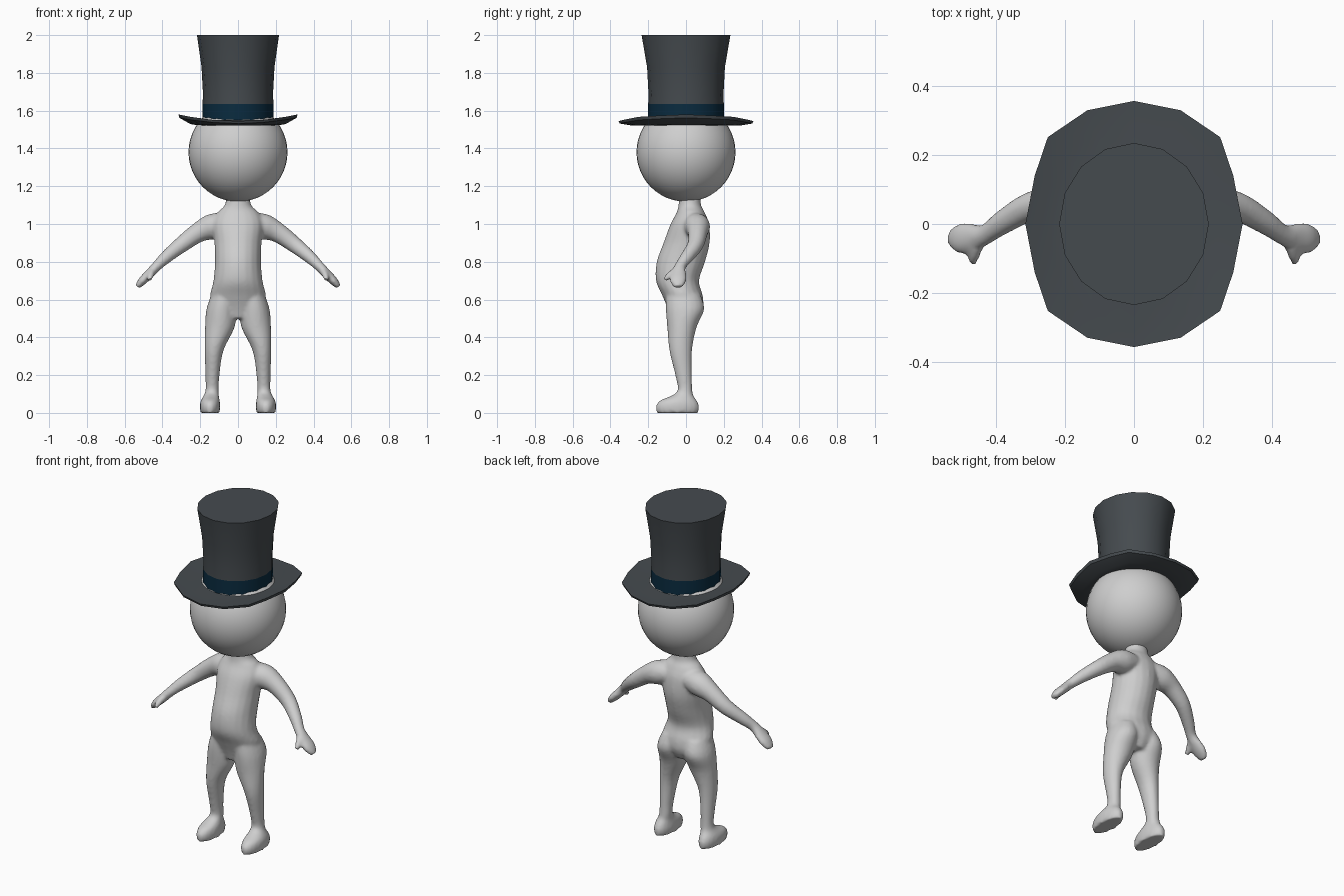
import bpy, bmesh, math
from mathutils import Vector

if "Cube" in bpy.data.objects:
    bpy.data.objects.remove(bpy.data.objects["Cube"])


def material(name, rgb):
    m = bpy.data.materials.new(name)
    m.diffuse_color = (*rgb, 1)
    m.use_nodes = True
    m.node_tree.nodes["Principled BSDF"].inputs["Base Color"].default_value = m.diffuse_color
    return m


SKIN = material("light_grey", (0.62, 0.62, 0.62))
FELT = material("charcoal_felt", (0.06, 0.07, 0.078))
RIBBON = material("navy_ribbon", (0.003, 0.024, 0.05))


def make_object(name, bm, mats):
    bmesh.ops.recalc_face_normals(bm, faces=bm.faces)
    me = bpy.data.meshes.new(name)
    bm.to_mesh(me)
    bm.free()
    ob = bpy.data.objects.new(name, me)
    bpy.context.collection.objects.link(ob)
    for m in mats:
        me.materials.append(m)
    return ob


def smooth(ob, degrees):
    bpy.ops.object.select_all(action='DESELECT')
    ob.select_set(True)
    bpy.context.view_layer.objects.active = ob
    bpy.ops.object.shade_smooth_by_angle(angle=math.radians(degrees))


def skin_rings(bm, rings):
    """Bridge rings of points into a closed tube, returning the side faces by band."""
    loops = [[bm.verts.new(p) for p in r] for r in rings]
    n = len(loops[0])
    bands = [[bm.faces.new((a[i], a[(i + 1) % n], b[(i + 1) % n], b[i])) for i in range(n)]
             for a, b in zip(loops, loops[1:])]
    bm.faces.new(loops[0][::-1])
    bm.faces.new(loops[-1])
    return bands


def refine(stations, steps=4):
    """Smooth curve through (x, y, z, radius, radius) stations."""
    out = []
    last = len(stations) - 1
    for i in range(last):
        p0, p1, p2, p3 = (stations[min(max(j, 0), last)] for j in (i - 1, i, i + 1, i + 2))
        for s in range(steps):
            t = s / steps
            out.append([0.5 * (2 * b + (c - a) * t + (2 * a - 5 * b + 4 * c - d) * t * t
                               + (3 * b - a - 3 * c + d) * t ** 3)
                        for a, b, c, d in zip(p0, p1, p2, p3)])
    return out + [list(stations[-1])]


def limb(bm, stations, upright, side=1, n=20):
    st = refine(stations)
    rings = []
    for i, (x, y, z, a, b) in enumerate(st):
        if upright:
            u, v = Vector((1, 0, 0)), Vector((0, 1, 0))
        else:
            t = (Vector(st[min(i + 1, len(st) - 1)][:3]) - Vector(st[max(i - 1, 0)][:3])).normalized()
            u = Vector((0, 1, 0))
            u = (u - t * u.dot(t)).normalized()
            v = t.cross(u)
        ring = []
        for k in range(n):
            w = math.tau * k / n
            p = Vector((x, y, z)) + u * a * math.cos(w) + v * b * math.sin(w)
            ring.append((p.x * side, p.y, p.z))
        rings.append(ring)
    skin_rings(bm, rings)


# Body: torso, legs, feet, arms and mitten hands fused into one smooth skin
TORSO = [(0, -.01, .50, .06, .07), (0, -.005, .56, .13, .095), (0, -.018, .62, .148, .107),
         (0, -.045, .70, .130, .114), (0, -.027, .80, .122, .128), (0, .003, .90, .125, .122),
         (0, .02, 1.0, .135, .102), (0, .025, 1.06, .11, .075), (0, .02, 1.10, .07, .06),
         (0, .02, 1.17, .06, .055)]
LEG = [(.148, -.045, 0, .05, .11), (.148, -.045, .035, .054, .115), (.147, -.04, .065, .05, .098),
       (.142, -.02, .09, .041, .06), (.137, -.005, .12, .035, .039), (.135, -.013, .20, .037, .044),
       (.127, -.028, .33, .05, .06), (.097, -.022, .45, .078, .077), (.086, -.005, .55, .081, .102),
       (.07, -.015, .63, .07, .09)]
ARM = [(.07, .045, 1.0, .07, .06), (.14, .06, .985, .068, .068), (.21, .062, .955, .053, .053),
       (.30, .05, .89, .043, .043), (.38, .005, .825, .035, .034), (.43, -.03, .777, .03, .027),
       (.47, -.04, .735, .042, .025), (.505, -.042, .70, .044, .023), (.533, -.04, .668, .025, .014)]
THUMB = [(.45, -.05, .755, .02, .02), (.462, -.085, .73, .018, .018), (.468, -.113, .705, .012, .012)]

bm = bmesh.new()
limb(bm, TORSO, True)
for s in (1, -1):
    limb(bm, LEG, True, s)
    limb(bm, ARM, False, s)
    limb(bm, THUMB, False, s, 12)
body = make_object("body", bm, [SKIN])
fuse = body.modifiers.new("fuse", 'REMESH')
fuse.mode, fuse.voxel_size, fuse.use_smooth_shade = 'VOXEL', 0.009, True
soften = body.modifiers.new("soften", 'SMOOTH')
soften.factor, soften.iterations = 0.5, 6

# Head
bm = bmesh.new()
bmesh.ops.create_uvsphere(bm, u_segments=40, v_segments=24, radius=.262)
bmesh.ops.translate(bm, verts=bm.verts, vec=(0, 0, 1.38))
smooth(make_object("head", bm, [SKIN]), 60)


def ellipse(rx, ry, z, n=16):
    return [(rx * math.sin(math.tau * k / n), ry * math.cos(math.tau * k / n), z) for k in range(n)]


# Hat crown with a ribbon around its base
bm = bmesh.new()
bands = skin_rings(bm, [ellipse(*r) for r in (
    (.187, .2, 1.53), (.187, .2, 1.635), (.186, .199, 1.7), (.193, .206, 1.83), (.217, .235, 2.0))])
for f in bands[0]:
    f.material_index = 1
smooth(make_object("hat_crown", bm, [FELT, RIBBON]), 40)


# Hat brim: squarish oval outline, curling up toward the sides
QUARTER = [(0, .357), (.135, .33), (.25, .252), (.288, .14), (.315, 0)]
outline = (QUARTER + [(x, -y) for x, y in QUARTER[-2::-1]]
           + [(-x, -y) for x, y in QUARTER[1:]] + [(-x, y) for x, y in QUARTER[-2:0:-1]])


def brim_ring(scale, lift, curl):
    return [(x * scale, y * scale, lift + curl * (x / .315) ** 2) for x, y in outline]


bm = bmesh.new()
skin_rings(bm, [brim_ring(.66, 1.522, 0), brim_ring(.8, 1.521, .008), brim_ring(.985, 1.532, .03),
                brim_ring(1, 1.545, .035), brim_ring(.8, 1.545, .015), brim_ring(.6, 1.55, 0)])
smooth(make_object("hat_brim", bm, [FELT]), 35)
